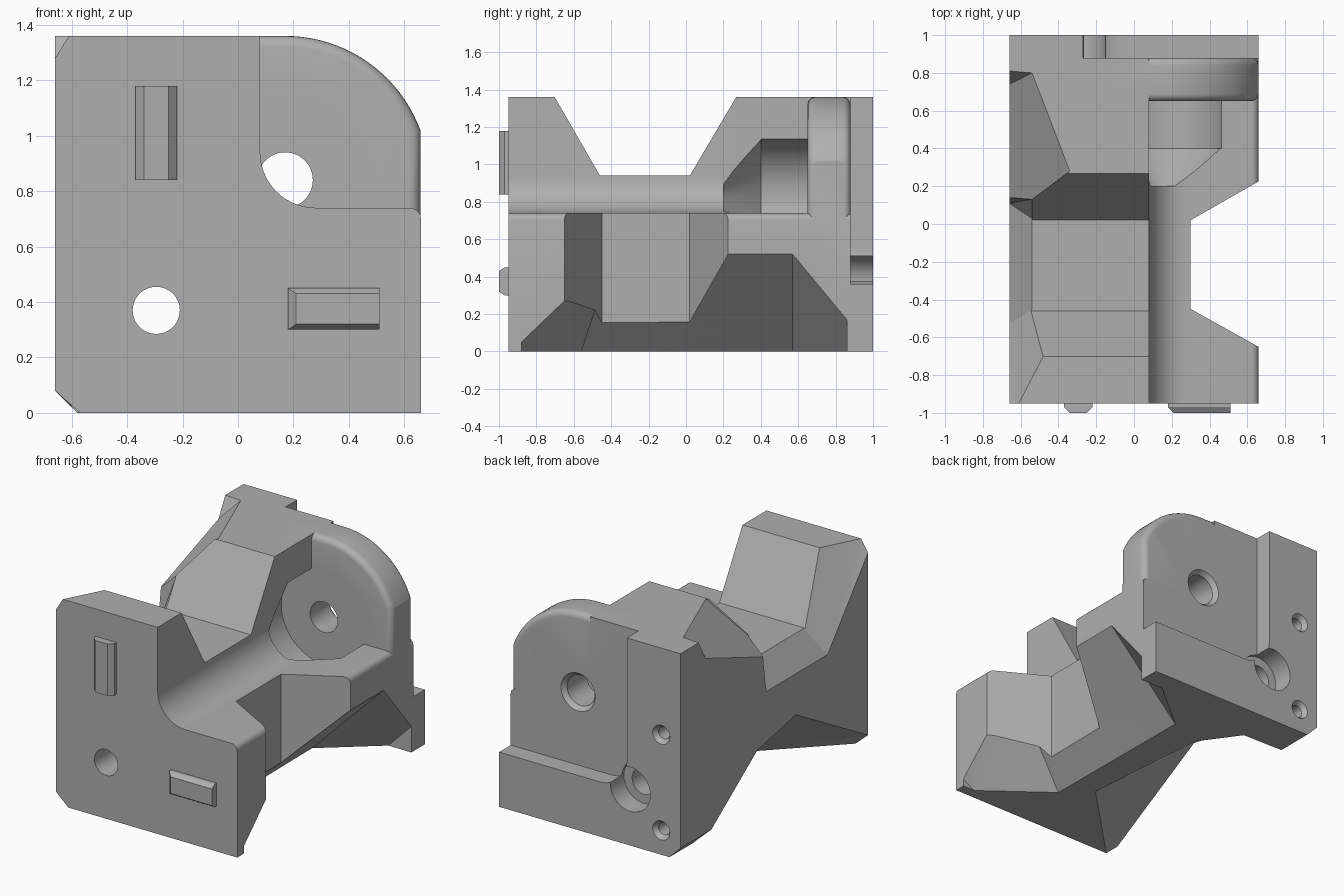
import bpy, bmesh
from math import sin, cos, radians
from mathutils import Vector

cube = bpy.data.objects.get("Cube")
if cube:
    bpy.data.objects.remove(cube, do_unlink=True)

grey = bpy.data.materials.new("plain grey")
grey.use_nodes = True
colour = (0.43, 0.43, 0.43, 1)
grey.diffuse_color = colour
grey.node_tree.nodes["Principled BSDF"].inputs["Base Color"].default_value = colour


def finish(name, bm):
    bmesh.ops.recalc_face_normals(bm, faces=bm.faces)
    mesh = bpy.data.meshes.new(name)
    bm.to_mesh(mesh)
    bm.free()
    mesh.materials.append(grey)
    obj = bpy.data.objects.new(name, mesh)
    bpy.context.collection.objects.link(obj)
    return obj


def arc(cx, cz, r, a0, a1, n=14):
    angles = [radians(a0 + (a1 - a0) * i / n) for i in range(n + 1)]
    return [(cx + r * cos(a), cz + r * sin(a)) for a in angles]


def place(p, d, axis):
    return {"x": (d, p[0], p[1]), "y": (p[0], d, p[1]), "z": (p[0], p[1], d)}[axis]


def prism(name, profile, axis, d0, d1, soft=None, width=0.04):
    """Extrude a profile along an axis; soft(edge) picks edges to round."""
    bm = bmesh.new()
    ends = [[bm.verts.new(place(p, d, axis)) for p in profile] for d in (d0, d1)]
    for ring in ends:
        bm.faces.new(ring)
    for i in range(len(profile)):
        j = (i + 1) % len(profile)
        bm.faces.new((ends[0][i], ends[0][j], ends[1][j], ends[1][i]))
    bmesh.ops.recalc_face_normals(bm, faces=bm.faces)
    if soft:
        bmesh.ops.bevel(bm, geom=[e for e in bm.edges if soft(e)], offset=width,
                        segments=5, profile=0.5, affect='EDGES')
    return finish(name, bm)


def hull(name, points, shifts=()):
    """Convex solid around points and shifted copies of them."""
    bm = bmesh.new()
    for s in [(0, 0, 0), *shifts]:
        for p in points:
            bm.verts.new(Vector(p) + Vector(s))
    out = bmesh.ops.convex_hull(bm, input=bm.verts)
    loose = {v for v in out["geom_interior"] if isinstance(v, bmesh.types.BMVert)}
    bmesh.ops.delete(bm, geom=list(loose), context='VERTS')
    return finish(name, bm)


def drill(name, x, z, y0, y1, r0, r1=None):
    r1 = r0 if r1 is None else r1
    bm = bmesh.new()
    rings = [[bm.verts.new((px, y, pz)) for px, pz in arc(x, z, r, 0, 352.5, 47)]
             for y, r in ((y0, r0), (y1, r1))]
    for ring in rings:
        bm.faces.new(ring)
    for i in range(48):
        j = (i + 1) % 48
        bm.faces.new((rings[0][i], rings[0][j], rings[1][j], rings[1][i]))
    return finish(name, bm)


def combine(target, tool, operation='DIFFERENCE'):
    tool.hide_render = True
    mod = target.modifiers.new("combine", 'BOOLEAN')
    mod.operation, mod.solver, mod.object = operation, 'EXACT', tool
    bpy.context.view_layer.objects.active = target
    bpy.ops.object.modifier_apply(modifier=mod.name)
    bpy.data.objects.remove(tool, do_unlink=True)


# L-shaped body with a filleted inner corner
body = prism("bracket_body",
             [(-.66, 0), (.66, 0)] + arc(.62, .70, .04, 0, 90, 5)
             + arc(.28, .94, .20, 270, 180) + [(.08, 1.36), (-.66, 1.36)],
             "y", -.95, 1.0)

# Rounded back flange around the bearing hole
HX, HZ = .17, .84


def flange_rim(e):
    a, b = (v.co for v in e.verts)
    return abs(a.y - b.y) < .001 and min(a.z, b.z) > .9 or \
        abs(a.y - b.y) < .001 and min(a.x, b.x) > .65


flange = prism("back_flange",
               [(-.15, .3), (.66, .3)] + arc(HX, HZ, .52, 20, 90, 20) + [(-.15, 1.36)],
               "y", .65, .88, flange_rim)
combine(body, flange, 'UNION')

# Stepped back face leaving an L-shaped raised plate
combine(body, prism("back_step", [(1, .36)] + arc(-.07, .56, .20, 270, 180)
                    + [(-.27, 1.6), (1, 1.6)], "y", .88, 1.2))

# Trapezoid valleys across the upper and side arms
combine(body, prism("top_valley", [(-.84, 1.6), (-.46, .94), (.02, .94), (.41, 1.6)],
                    "x", -1, 1))
combine(body, prism("side_valley", [(1, -.84), (.30, -.45), (.30, .02), (1, .42)],
                    "z", -.2, 1.2))

# Sloped relief under the side arm
side = [(.66, -.88, 0), (.66, -.88, .05), (.57, -.88, 0), (.66, -.65, .27),
        (.66, -.39, .52), (.15, -.56, 0), (.14, .57, 0), (.66, .57, .52),
        (.66, .86, .17), (.66, .86, 0), (.49, .86, 0)]
combine(body, hull("side_relief", side, [(.3, 0, 0), (0, 0, -.3)]))

# Sloped reliefs on the outside of the upper arm
out_up = [(-.3, 0, 0), (-.3, 0, .3)]
front = [(-.54, .13, 1.12), (-.54, .03, .94), (-.66, .11, .77), (-.66, .14, 1.0),
         (-.54, -.45, .94), (-.66, -.53, .77), (-.54, -.62, 1.22),
         (-.48, -.70, 1.36), (-.61, -.95, 1.36), (-.66, -.95, 1.28)]
combine(body, hull("upper_relief_front", front, out_up))
rear = [(-.34, .28, 1.36), (-.54, .13, 1.12), (-.54, .80, 1.36),
        (-.66, .74, 1.23), (-.66, .81, 1.36), (-.66, .11, 1.0)]
combine(body, hull("upper_relief_rear", rear, out_up + [(0, 0, .3)]))

# Sloped relief and chamfer along the lower outer corner
corner = [(-.66, -.2, .5), (-.66, .2, .42), (-.66, .43, .22), (-.66, .75, .03),
          (-.66, -.95, .08), (-.57, -.95, 0), (-.02, -.40, 0), (-.10, .49, 0),
          (-.28, .74, 0)]
combine(body, hull("corner_relief", corner, [(-.3, 0, 0), (0, 0, -.3), (-.3, 0, -.3)]))
combine(body, prism("corner_chamfer", [(-.8, .22), (-.52, -.06), (-.8, -.06)],
                    "y", -1.2, 1.2))

# Bearing pocket with a conical lead-in, and its through hole
combine(body, drill("pocket_cone", HX, HZ, .20, .405, .10, .31))
combine(body, drill("pocket", HX, HZ, .40, .65, .31))
combine(body, drill("bearing_hole", HX, HZ, .5, 1.1, .10))
combine(body, drill("bearing_hole_rim", HX, HZ, .85, .90, .10, .14))

# Long bolt hole with counterbore, and two screw holes
combine(body, drill("bolt_hole", -.295, .37, -1.2, 1.2, .085))
combine(body, drill("bolt_counterbore", -.295, .37, .86, 1.2, .145))
for z in (.16, .79):
    combine(body, drill("screw_hole", -.52, z, .82, 1.1, .04))
    combine(body, drill("screw_countersink", -.52, z, .97, 1.01, .04, .07))


# Chamfered locating keys on the front face
def key(name, x0, x1, z0, z1, left, right, low, high):
    base = [(x, y, z) for x in (x0, x1) for z in (z0, z1) for y in (-.94, -.97)]
    face = [(x, -1.0, z) for x in (x0 + left, x1 - right) for z in (z0 + low, z1 - high)]
    return hull(name, base + face)


keys = [key("upper_key", -.37, -.22, .84, 1.18, .03, .03, 0, 0),
        key("lower_key", .18, .51, .30, .45, .03, 0, .02, .02)]

# Smooth the round surfaces, keep creases sharp
bpy.ops.object.select_all(action='DESELECT')
for obj in [body, *keys]:
    obj.select_set(True)
bpy.context.view_layer.objects.active = body
bpy.ops.object.shade_smooth_by_angle(angle=radians(20))
